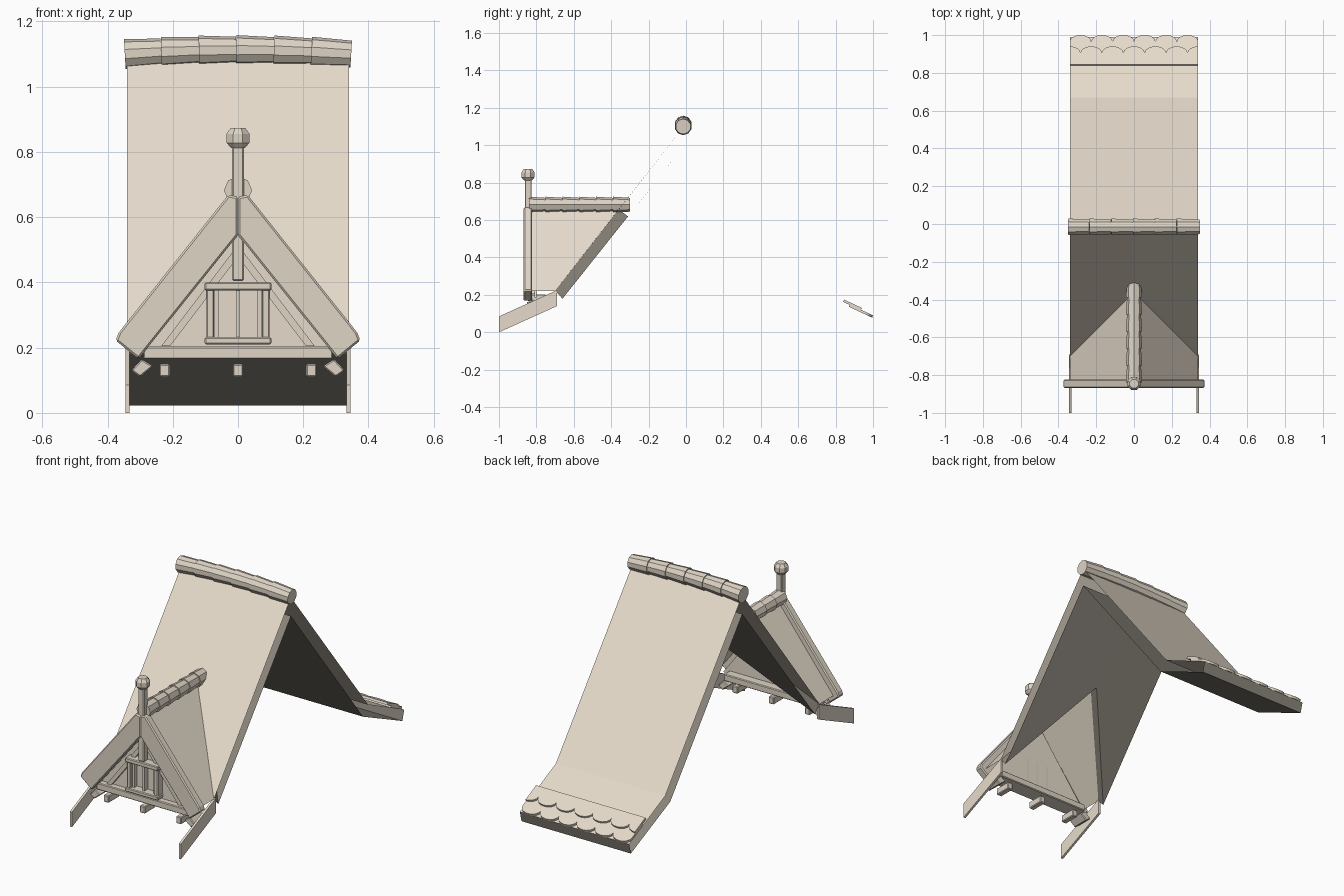
import bpy, bmesh, math
from mathutils import Vector, Matrix

if "Cube" in bpy.data.objects:
    bpy.data.objects.remove(bpy.data.objects["Cube"])


def material(name, colour):
    m = bpy.data.materials.new(name)
    m.diffuse_color = (*colour, 1)
    m.use_nodes = True
    m.node_tree.nodes["Principled BSDF"].inputs["Base Color"].default_value = m.diffuse_color
    return m


light = material("warm beige", (0.79, 0.71, 0.60))
timber = material("timber beige", (0.73, 0.66, 0.56))
dark = material("dark underside brown", (0.26, 0.235, 0.20))


def finish(name, bm, bevel=0, mat=timber):
    me = bpy.data.meshes.new(name)
    bm.to_mesh(me)
    bm.free()
    me.materials.append(mat)
    ob = bpy.data.objects.new(name, me)
    bpy.context.collection.objects.link(ob)
    if bevel:
        m = ob.modifiers.new("bevel", 'BEVEL')
        m.width, m.segments = bevel, 1
    return ob


def sheet(name, polys, up=True, mat=light):
    """Open sheet of polygons, facing up or down."""
    bm = bmesh.new()
    for p in polys:
        f = bm.faces.new([bm.verts.new(v) for v in p])
        f.normal_update()
        if (f.normal.z > 0) != up:
            f.normal_flip()
    bmesh.ops.remove_doubles(bm, verts=bm.verts, dist=1e-5)
    return finish(name, bm, 0, mat)


def prism(name, pts, depth, bevel=0, mat=timber):
    """Polygon pts extruded along the vector depth."""
    bm = bmesh.new()
    f = bm.faces.new([bm.verts.new(p) for p in pts])
    g = bmesh.ops.extrude_face_region(bm, geom=[f])
    bmesh.ops.translate(bm, vec=depth, verts=[v for v in g["geom"] if isinstance(v, bmesh.types.BMVert)])
    bmesh.ops.recalc_face_normals(bm, faces=bm.faces)
    return finish(name, bm, bevel, mat)


def box(name, x, y, z, bevel=0.004):
    return prism(name, [(x[0], y[0], z[0]), (x[1], y[0], z[0]), (x[1], y[0], z[1]), (x[0], y[0], z[1])],
                 (0, y[1] - y[0], 0), bevel)


def barrel(name, p0, p1, r0, r1, sides=10):
    """Tapered ridge tile from p0 to p1."""
    p0, p1 = Vector(p0), Vector(p1)
    d = p1 - p0
    bm = bmesh.new()
    bmesh.ops.create_cone(bm, cap_ends=True, segments=sides, radius1=r0, radius2=r1, depth=d.length,
                          matrix=Matrix.Translation((p0 + p1) / 2) @ d.to_track_quat('Z', 'Y').to_matrix().to_4x4())
    return finish(name, bm)


def mirrored(pts):
    return [(-x, y, z) for x, y, z in pts]


W = 0.34      # half width of roof
YR = -0.015   # ridge position

# main roof: outer and inner sheets, front cut by the dormer valley
outer = [(YR, 1.095), (0.67, 0.23), (0.99, 0.08)]
inner = [(YR, 0.99), (0.625, 0.18), (0.975, 0.022)]


def strips(path):
    return [[(-W, *a), (W, *a), (W, *b), (-W, *b)] for a, b in zip(path, path[1:])]


def front(ridge_z, eave, apex):
    half = [(0, YR, ridge_z), (W, YR, ridge_z), (W, *eave), (0, *apex)]
    return [half, mirrored(half)]


sheet("roof_outer", strips(outer) + front(1.095, (-0.70, 0.222), (-0.36, 0.657)))
sheet("roof_inner", strips(inner) + front(0.99, (-0.66, 0.18), (-0.31, 0.62)), False, dark)
sheet("back_eave_edge", strips([outer[-1], inner[-1]]), False, dark)
lining = [(0, -0.36, 0.657), (W, -0.70, 0.222), (W, -0.66, 0.18), (0, -0.31, 0.62)]
sheet("valley_lining", [lining, mirrored(lining)], False, dark)

# dormer roof
slope = [(0, -0.83, 0.657), (W, -0.83, 0.222), (W, -0.70, 0.222), (0, -0.36, 0.657)]
sheet("dormer_roof", [slope, mirrored(slope)])

# flared side plates at the front
for s in (-1, 1):
    x = s * 0.345
    prism("side_plate", [(x, -1, 0), (x, -1, 0.085), (x, -0.69, 0.225), (x, -0.69, 0.14)],
          (-s * 0.013, 0, 0), 0, light)

# main ridge tiles, gently arched
xs = [-0.347, -0.235, -0.12, -0.005, 0.11, 0.225, 0.347]
arch = lambda x: 1.112 - 0.1 * x * x
for a, b in zip(xs, xs[1:]):
    barrel("ridge_tile", (a, YR, arch(a)), (b, YR, arch(b)), 0.046, 0.041)

# dormer ridge tiles
for i in range(6):
    y0, y1 = -0.84 + i * 0.09, -0.84 + (i + 1) * 0.09
    barrel("dormer_ridge_tile", (0, y0, 0.682), (0, y1, 0.682), 0.043, 0.037, 8)

# gable wall and barge boards
prism("gable_wall", [(-0.33, -0.81, 0.185), (0.33, -0.81, 0.185), (0, -0.81, 0.62)], (0, 0.01, 0), 0, light)
board = [(0, -0.868, 0.662), (0.03, -0.868, 0.668), (0.365, -0.868, 0.247), (0.375, -0.868, 0.222),
         (0.305, -0.868, 0.165), (0, -0.868, 0.545)]
for pts in (board, mirrored(board)):
    prism("barge_board", pts, (0, 0.045, 0), 0.006)

# inner rafters behind the boards
rafter = [(0, -0.83, 0.515), (0.235, -0.83, 0.205), (0.208, -0.83, 0.205), (0, -0.83, 0.478)]
for pts in (rafter, mirrored(rafter)):
    prism("inner_rafter", pts, (0, 0.025, 0))

# tie beam, king post, finial
box("tie_beam", (-0.29, 0.29), (-0.845, -0.75), (0.165, 0.203))
box("king_post", (-0.018, 0.018), (-0.862, -0.825), (0.405, 0.83))
bm = bmesh.new()
R = 0.038
rings = [(0.6, 0.812), (1, 0.828), (1, 0.855), (0.65, 0.873)]
loops = [[bm.verts.new((R * k * math.cos(i * math.pi / 4 + 0.39), -0.845 + R * k * math.sin(i * math.pi / 4 + 0.39), z))
          for i in range(8)] for k, z in rings]
for a, b in zip(loops, loops[1:]):
    for i in range(8):
        j = (i + 1) % 8
        bm.faces.new((a[i], a[j], b[j], b[i]))
bm.faces.new(loops[0][::-1])
bm.faces.new(loops[-1])
finish("finial_knob", bm)

# window frame with mullion
box("window_head", (-0.102, 0.102), (-0.86, -0.80), (0.375, 0.4))
box("window_sill", (-0.102, 0.102), (-0.86, -0.80), (0.21, 0.232))
for s in (-1, 1):
    box("window_jamb", (s * 0.085 - 0.012, s * 0.085 + 0.012), (-0.85, -0.80), (0.22, 0.385))
    box("window_leaf_edge", (s * 0.066 - 0.006, s * 0.066 + 0.006), (-0.835, -0.80), (0.23, 0.377), 0)
box("window_mullion", (-0.006, 0.006), (-0.84, -0.80), (0.23, 0.377), 0)

# joist ends under the gable
for x in (-0.225, 0, 0.225):
    box("joist_end", (x - 0.016, x + 0.016), (-0.85, -0.755), (0.11, 0.15))
purlin = [(0.26, -0.85, 0.143), (0.295, -0.85, 0.165), (0.327, -0.85, 0.13), (0.30, -0.85, 0.11)]
for pts in (purlin, mirrored(purlin)):
    prism("purlin_end", pts, (0, 0.1, 0), 0.004)

# scalloped tiles on the back eave
down = Vector((0, 0.905, -0.425))
normal = Vector((0, 0.425, 0.905))
tw = 2 * W / 6


def tile_row(name, start, length, centres):
    for c in centres:
        r = tw / 2
        arc = [(c + r * math.cos(t * math.pi / 8), length - 0.038 + 0.038 * math.sin(t * math.pi / 8))
               for t in range(9)]
        if c > W - 0.01:       # half tile at the right edge
            outline = [(c - r, 0), (W, 0)] + arc[4:]
        elif c < 0.01 - W:     # half tile at the left edge
            outline = [(-W, 0), (c + r, 0)] + arc[:5]
        else:
            outline = [(c - r, 0), (c + r, 0)] + arc
        prism(name, [Vector((u, *start)) + down * v for u, v in outline], normal * 0.013, 0, light)


tile_row("lower_eave_tile", (0.87, 0.137), 0.138, [-W + tw * (i + 0.5) for i in range(6)])
tile_row("upper_eave_tile", (0.84, 0.163), 0.105, [-W + tw * i for i in range(7)])
